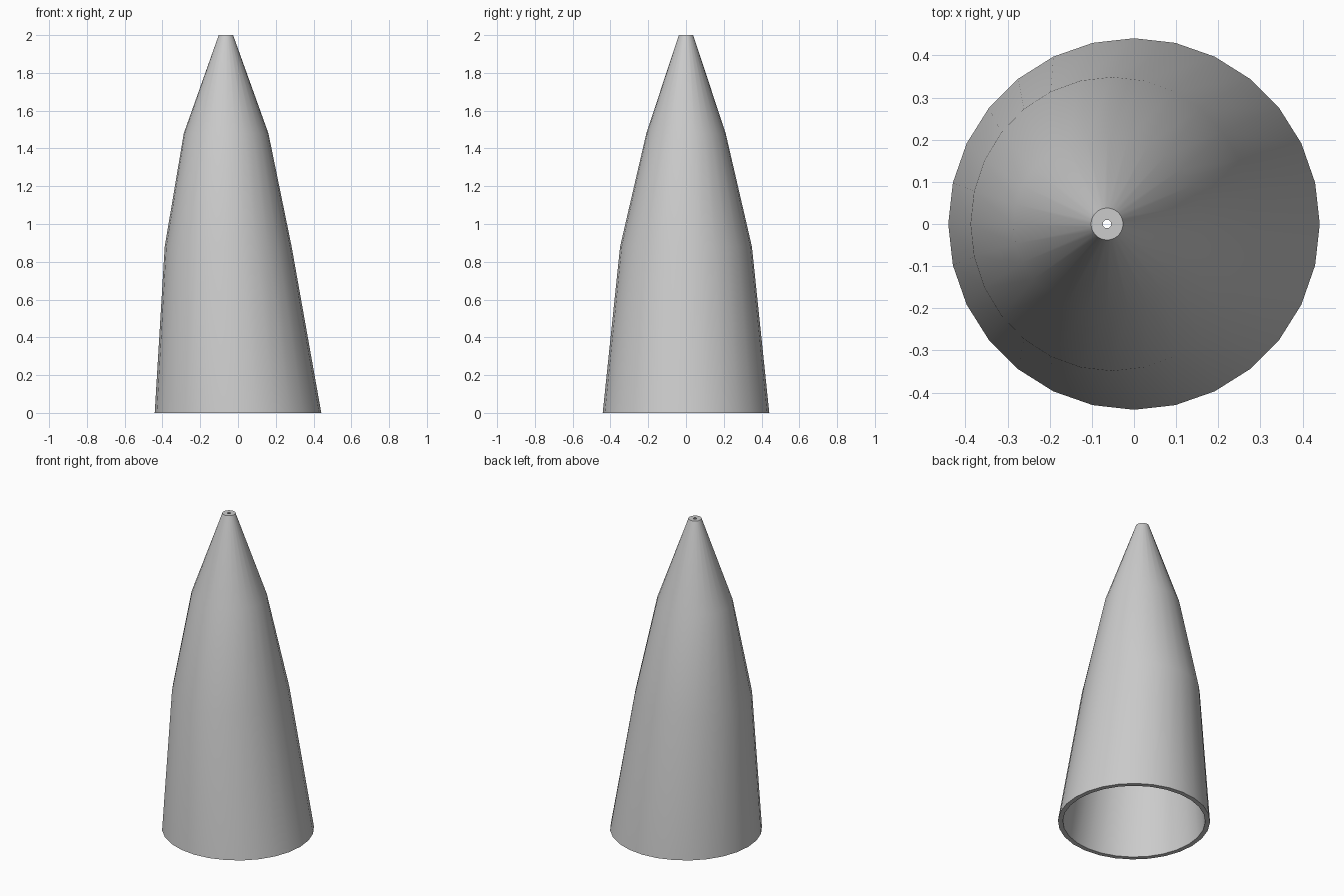
import bpy, bmesh, math

if "Cube" in bpy.data.objects:
    bpy.data.objects.remove(bpy.data.objects["Cube"])

SIDES = 28
WALL = 0.028

# Cross-sections of the leaning cone: height, centre x, half width x, half width y
RINGS = [
    (0.00, 0.000, 0.441, 0.441),
    (0.88, -0.052, 0.336, 0.349),
    (1.48, -0.063, 0.224, 0.210),
    (2.00, -0.064, 0.038, 0.038),
]


def add_ring(bm, z, cx, rx, ry):
    verts = []
    for i in range(SIDES):
        a = 2 * math.pi * i / SIDES
        verts.append(bm.verts.new((cx + rx * math.cos(a), ry * math.sin(a), z)))
    return verts


bm = bmesh.new()
# Outer wall going up, then inner wall coming back down
loops = [add_ring(bm, *r) for r in RINGS]
loops += [add_ring(bm, z, cx, rx - WALL, ry - WALL) for z, cx, rx, ry in reversed(RINGS)]

# Bridge every loop to the next, closing the shell at the bottom rim
for k, low in enumerate(loops):
    high = loops[(k + 1) % len(loops)]
    for i in range(SIDES):
        j = (i + 1) % SIDES
        bm.faces.new((low[i], low[j], high[j], high[i]))
bmesh.ops.recalc_face_normals(bm, faces=bm.faces)

mesh = bpy.data.meshes.new("hollow_cone")
bm.to_mesh(mesh)
bm.free()
cone = bpy.data.objects.new("hollow_cone", mesh)
bpy.context.collection.objects.link(cone)

# Plain grey
grey = bpy.data.materials.new("light_grey")
grey.diffuse_color = (0.6, 0.6, 0.6, 1)
grey.use_nodes = True
grey.node_tree.nodes["Principled BSDF"].inputs["Base Color"].default_value = grey.diffuse_color
mesh.materials.append(grey)

# Smooth walls with crisp rims
bpy.context.view_layer.objects.active = cone
cone.select_set(True)
bpy.ops.object.shade_smooth_by_angle(angle=math.radians(35))
